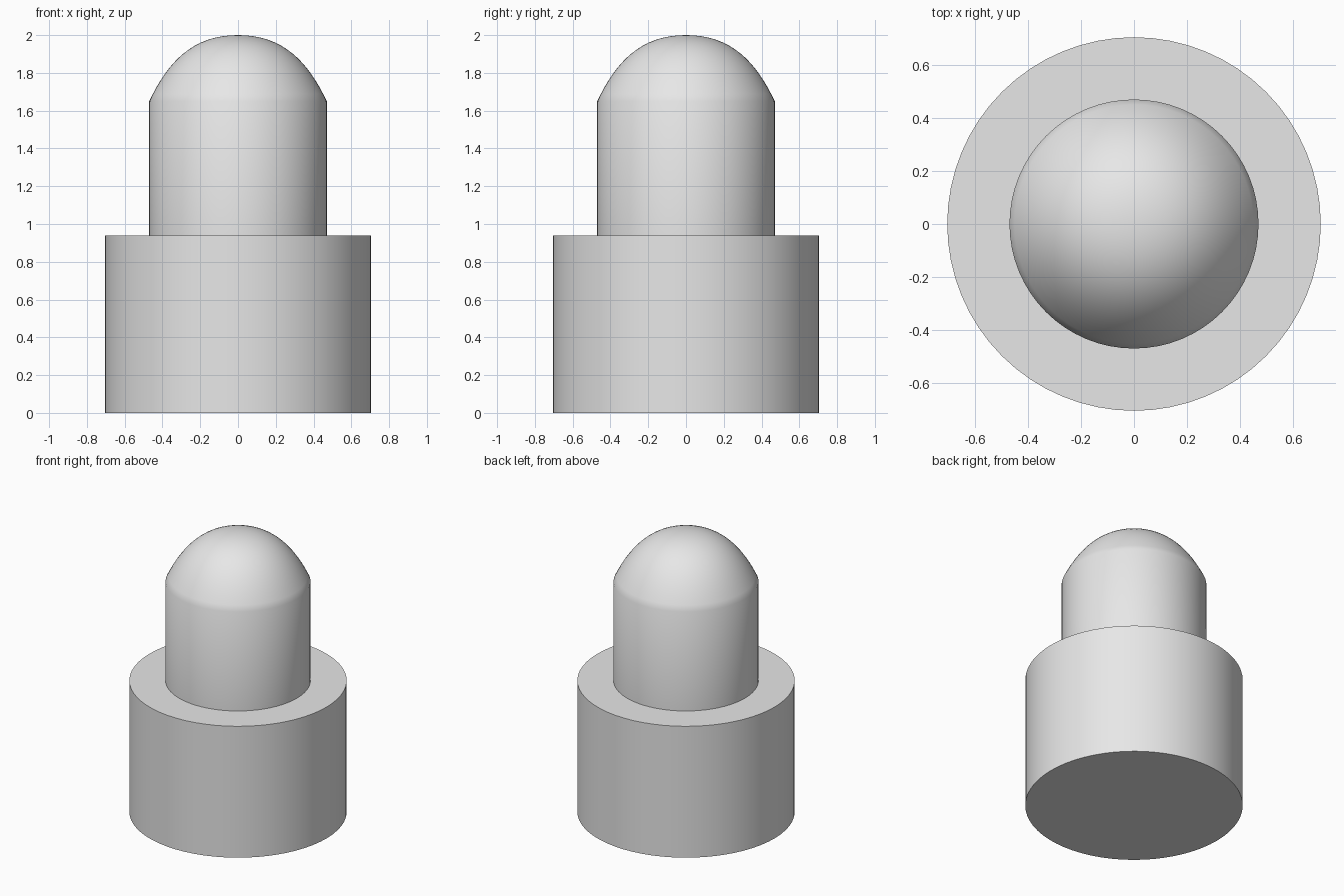
import bpy
import bmesh
import math
from mathutils import Vector
from mathutils.geometry import interpolate_bezier

if "Cube" in bpy.data.objects:
    bpy.data.objects.remove(bpy.data.objects["Cube"], do_unlink=True)

BASE_RADIUS, BASE_TOP = 0.705, 0.94
POST_RADIUS, POST_TOP = 0.47, 1.65
SEGMENTS = 64

grey = bpy.data.materials.new("plain_grey")
grey.use_nodes = True
grey.diffuse_color = (0.8, 0.8, 0.8, 1)
grey.node_tree.nodes["Principled BSDF"].inputs["Base Color"].default_value = (0.8, 0.8, 0.8, 1)


def lathe(name, profile):
    """Spin a profile of (radius, height) points around the z axis."""
    bm = bmesh.new()
    verts = [bm.verts.new((r, 0, z)) for r, z in profile]
    edges = [bm.edges.new(pair) for pair in zip(verts, verts[1:])]
    bmesh.ops.spin(bm, geom=verts + edges, cent=(0, 0, 0), axis=(0, 0, 1),
                   angle=math.tau, steps=SEGMENTS, use_merge=True)
    bmesh.ops.remove_doubles(bm, verts=bm.verts, dist=0.0001)
    bmesh.ops.recalc_face_normals(bm, faces=bm.faces)
    mesh = bpy.data.meshes.new(name)
    bm.to_mesh(mesh)
    bm.free()
    mesh.materials.append(grey)
    obj = bpy.data.objects.new(name, mesh)
    bpy.context.collection.objects.link(obj)
    bpy.ops.object.select_all(action="DESELECT")
    obj.select_set(True)
    bpy.context.view_layer.objects.active = obj
    bpy.ops.object.shade_smooth_by_angle(angle=math.radians(30))
    return obj


# Wide base cylinder
lathe("base", [(0, 0), (BASE_RADIUS, 0), (BASE_RADIUS, BASE_TOP), (0, BASE_TOP)])

# Narrow post with a rounded dome meeting it at a slight angle
dome = interpolate_bezier(Vector((POST_RADIUS, POST_TOP, 0)), Vector((0.37, 1.86, 0)),
                          Vector((0.24, 2, 0)), Vector((0, 2, 0)), 17)
lathe("domed_post", [(0, BASE_TOP), (POST_RADIUS, BASE_TOP)] + [(p.x, p.y) for p in dome])
